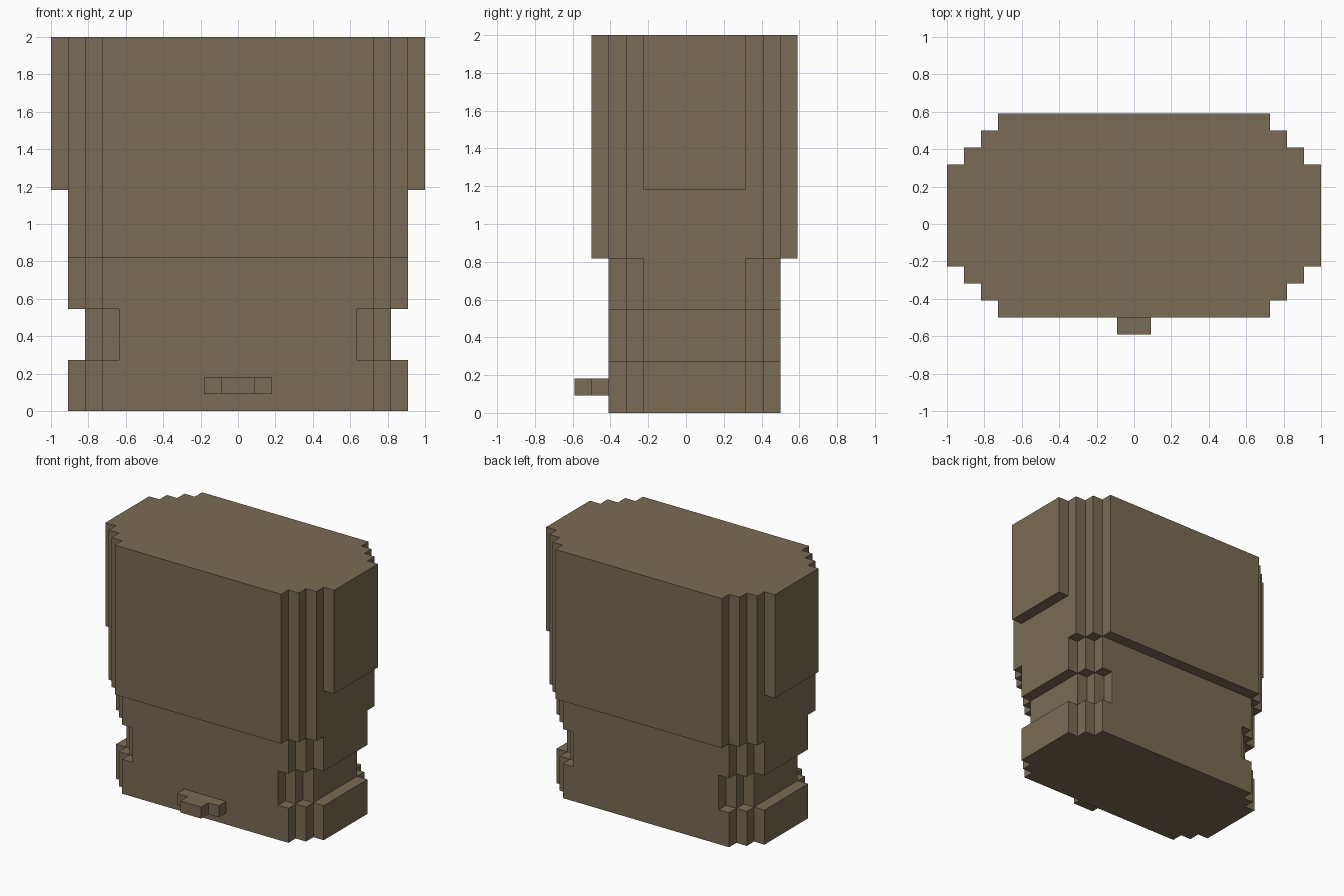
import bpy
import bmesh

cube = bpy.data.objects.get("Cube")
if cube:
    bpy.data.objects.remove(cube, do_unlink=True)

U = 2 / 22        # one block
MID = 0.5         # the body sits half a block behind the centre

brown = bpy.data.materials.new("earth_brown")
brown.use_nodes = True
COLOUR = (0.195, 0.147, 0.089, 1)
brown.diffuse_color = COLOUR
brown.node_tree.nodes["Principled BSDF"].inputs["Base Color"].default_value = COLOUR


def prism(name, outline, z0, z1):
    """Extrude an outline, given in blocks, from z0 to z1."""
    bm = bmesh.new()
    base = bm.faces.new([bm.verts.new((x * U, y * U, z0 * U)) for x, y in outline])
    top = bmesh.ops.extrude_face_region(bm, geom=[base])["geom"]
    verts = [v for v in top if isinstance(v, bmesh.types.BMVert)]
    bmesh.ops.translate(bm, verts=verts, vec=(0, 0, (z1 - z0) * U))
    bmesh.ops.recalc_face_normals(bm, faces=bm.faces)
    mesh = bpy.data.meshes.new(name)
    bm.to_mesh(mesh)
    bm.free()
    mesh.materials.append(brown)
    obj = bpy.data.objects.new(name, mesh)
    bpy.context.collection.objects.link(obj)
    return obj


def stairs(x, y):
    """Corner steps running from the long side to the short side."""
    return [(x, y), (x, y - 1), (x + 1, y - 1), (x + 1, y - 2), (x + 2, y - 2)]


def stepped_outline(x, y):
    corner = stairs(x, y) + [(x + 2, y - 2)][1:]
    half = corner + [(a, -b) for a, b in reversed(corner)]
    full = half + [(-a, b) for a, b in reversed(half)]
    return [(a, b + MID) for a, b in full]


def box_outline(x0, x1, y0, y1):
    return [(x0, y0), (x1, y0), (x1, y1), (x0, y1)]


# Wide upper body and narrower lower body
prism("upper_body", stepped_outline(8, 6), 9, 22)
lower = prism("lower_body", stepped_outline(8, 5), 0, 9)

# Waist recess: the same stepped ends, cut one block inwards
for side, sign in (("left", 1), ("right", -1)):
    # Raised panel on the upper body
    prism(side + "_panel", box_outline(sign * 10, sign * 11, MID - 3, MID + 3), 13, 22)

    steps = [(7, 7)] + stairs(7, 5)[1:]
    half = [(12, 7)] + steps
    ring = half + [(a, -b) for a, b in reversed(half)]
    cutter = prism(side + "_waist_cutter", [(sign * a, b + MID) for a, b in ring], 3, 6)
    cutter.hide_render = True
    cutter.hide_viewport = True
    cut = lower.modifiers.new(side + "_waist", "BOOLEAN")
    cut.operation = "DIFFERENCE"
    cut.solver = "EXACT"
    cut.object = cutter

# Small stepped tab low on the front
tab = [(-2, -4.5), (-2, -5.5), (-1, -5.5), (-1, -6.5),
       (1, -6.5), (1, -5.5), (2, -5.5), (2, -4.5)]
prism("front_tab", tab, 1, 2)
